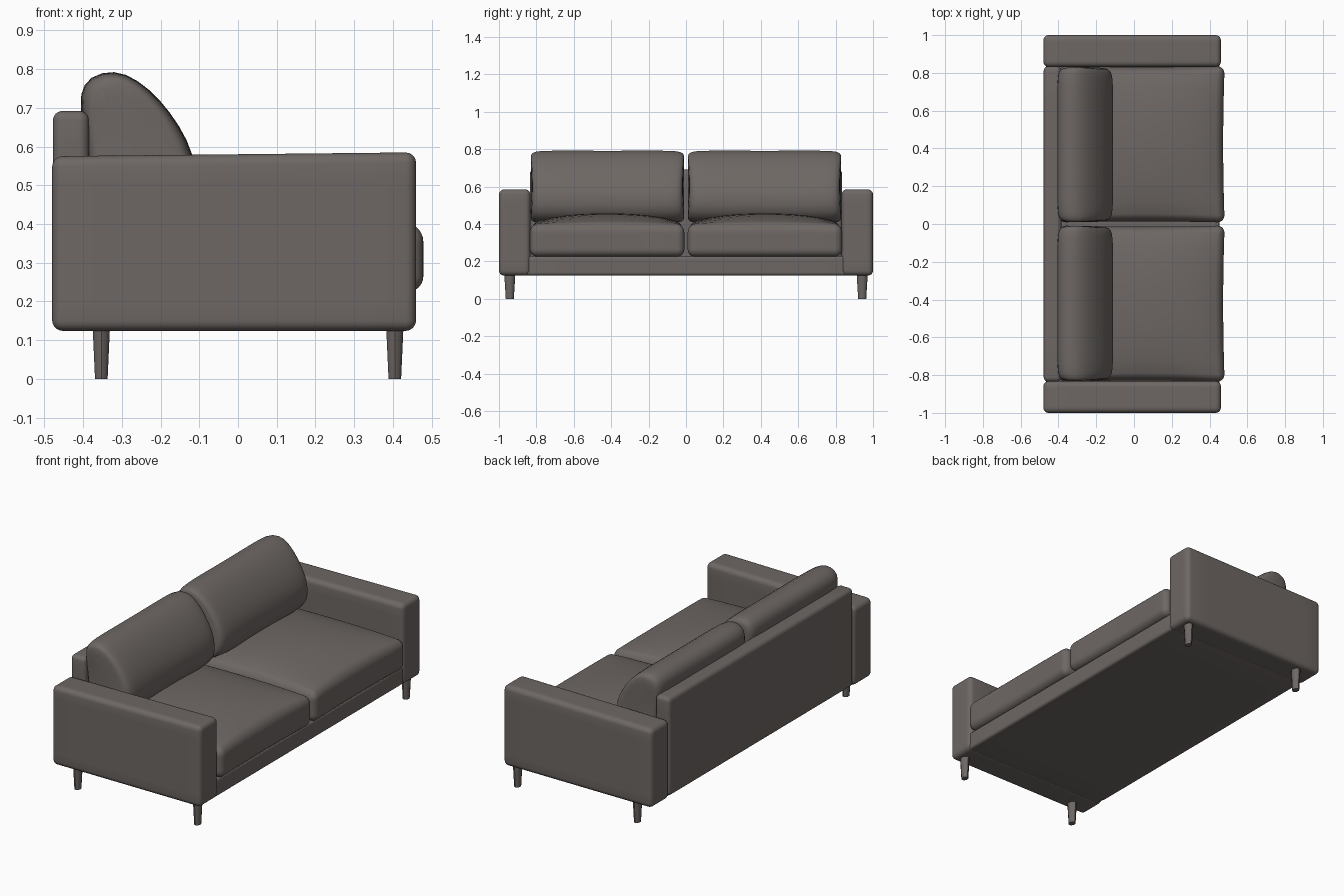
import bpy, bmesh, math
from mathutils import Vector

if "Cube" in bpy.data.objects:
    bpy.data.objects.remove(bpy.data.objects["Cube"])

fabric = bpy.data.materials.new("warm grey fabric")
fabric.diffuse_color = (0.155, 0.137, 0.128, 1)
fabric.use_nodes = True
fabric.node_tree.nodes["Principled BSDF"].inputs["Base Color"].default_value = fabric.diffuse_color


def finish(name, bm, angle=40):
    bmesh.ops.recalc_face_normals(bm, faces=bm.faces)
    me = bpy.data.meshes.new(name)
    bm.to_mesh(me)
    bm.free()
    me.materials.append(fabric)
    ob = bpy.data.objects.new(name, me)
    bpy.context.collection.objects.link(ob)
    bpy.ops.object.select_all(action='DESELECT')
    ob.select_set(True)
    bpy.context.view_layer.objects.active = ob
    bpy.ops.object.shade_smooth_by_angle(angle=math.radians(angle))
    return ob


def soft_box(name, lo, hi, r, shape=None, cuts=13):
    """Rounded box between two corners, optionally reshaped by shape(p, u, v, w)."""
    bm = bmesh.new()
    bmesh.ops.create_cube(bm, size=2)
    bmesh.ops.subdivide_edges(bm, edges=bm.edges[:], cuts=cuts, use_grid_fill=True)
    lo, hi = Vector(lo), Vector(hi)
    mid, half = (lo + hi) / 2, (hi - lo) / 2
    for vert in bm.verts:
        p, inner = Vector(), Vector()
        for i in range(3):
            # spend a third of the loops on each rounded edge
            t, h = vert.co[i], half[i]
            a = abs(t)
            q = (h - r) * a / 0.55 if a < 0.55 else h - r + r * (a - 0.55) / 0.45
            p[i] = math.copysign(q, t)
            inner[i] = max(-(h - r), min(h - r, p[i]))
        d = p - inner
        if d.length > 1e-6:
            p = inner + d.normalized() * r
        u, v, w = (p[i] / half[i] for i in range(3))
        p += mid
        if shape:
            p = shape(p, u, v, w)
        vert.co = p
    return finish(name, bm, 60)


# Frame: base rail, back rest, arms
soft_box("base", (-0.465, -0.86, 0.125), (0.452, 0.86, 0.228), 0.015)
soft_box("back_rest", (-0.478, -0.835, 0.128), (-0.385, 0.835, 0.692), 0.025)


def arm_shape(p, u, v, w):
    if w > 0:
        p.z += 0.005 * u * w      # top rises slightly to the front
    return p


for side, label in ((1, "left"), (-1, "right")):
    ys = sorted((side * 0.832, side * 1.0))
    soft_box(label + "_arm", (-0.48, ys[0], 0.124), (0.46, ys[1], 0.58), 0.028, arm_shape)


# Seat cushions with a crowned top and slightly pulled-in sides
def seat_shape(p, u, v, w):
    crown = max(0, 1 - u ** 2) ** 0.7 * max(0, 1 - v ** 2) ** 0.6
    if w > 0:
        p.z += 0.062 * crown * w
    p.x -= 0.008 * u * (1 - v * v)
    p.y -= 0.006 * v * (1 - u * u)
    return p


for side, label in ((1, "left"), (-1, "right")):
    ys = sorted((side * 0.008, side * 0.835))
    soft_box(label + "_seat_cushion", (-0.40, ys[0], 0.225), (0.48, ys[1], 0.395), 0.04, seat_shape, 17)

# Back cushions: side profile (x, z) lofted along y, smaller at both ends
PROFILE = [(-0.37, 0.41), (-0.39, 0.55), (-0.405, 0.67), (-0.411, 0.74), (-0.385, 0.783),
           (-0.32, 0.80), (-0.26, 0.775), (-0.20, 0.722), (-0.15, 0.655), (-0.112, 0.58),
           (-0.105, 0.50), (-0.13, 0.43), (-0.22, 0.395)]
STATIONS = [(-1, 0.72), (-0.985, 0.84), (-0.95, 0.93), (-0.88, 0.975), (-0.7, 0.995), (-0.35, 0.99),
            (0, 0.985)]
STATIONS += [(-t, s) for t, s in reversed(STATIONS[:-1])]
for side, label in ((1, "left"), (-1, "right")):
    bm = bmesh.new()
    rings = []
    for t, s in STATIONS:
        ring = []
        for x, z in PROFILE:
            # ends bulge out at mid height less than at the corners
            pinch = 1 - 0.025 * (1 - ((z - 0.6) / 0.2) ** 2)
            y = side * 0.42 + 0.413 * t * pinch
            ring.append(bm.verts.new((-0.27 + (x + 0.27) * s, y, 0.59 + (z - 0.59) * (0.45 + 0.55 * s))))
        rings.append(ring)
    n = len(PROFILE)
    for a, b in zip(rings, rings[1:]):
        for i in range(n):
            bm.faces.new((a[i], a[(i + 1) % n], b[(i + 1) % n], b[i]))
    for ring in (rings[0], rings[-1]):
        bm.faces.new(ring)
    ob = finish(label + "_back_cushion", bm, 60)
    sub = ob.modifiers.new("soften", 'SUBSURF')
    sub.levels = sub.render_levels = 1

# Legs: short tapered posts under the arms
for x, place in ((0.405, "front"), (-0.353, "rear")):
    for side, label in ((1, "left"), (-1, "right")):
        bm = bmesh.new()
        bmesh.ops.create_cone(bm, cap_ends=True, segments=10, radius1=0.018, radius2=0.025, depth=0.14)
        for v in bm.verts:
            v.co.x = v.co.x * 0.95 + x
            v.co.y = v.co.y * 1.2 + side * 0.942
            v.co.z += 0.07
        finish(label + "_" + place + "_leg", bm)
